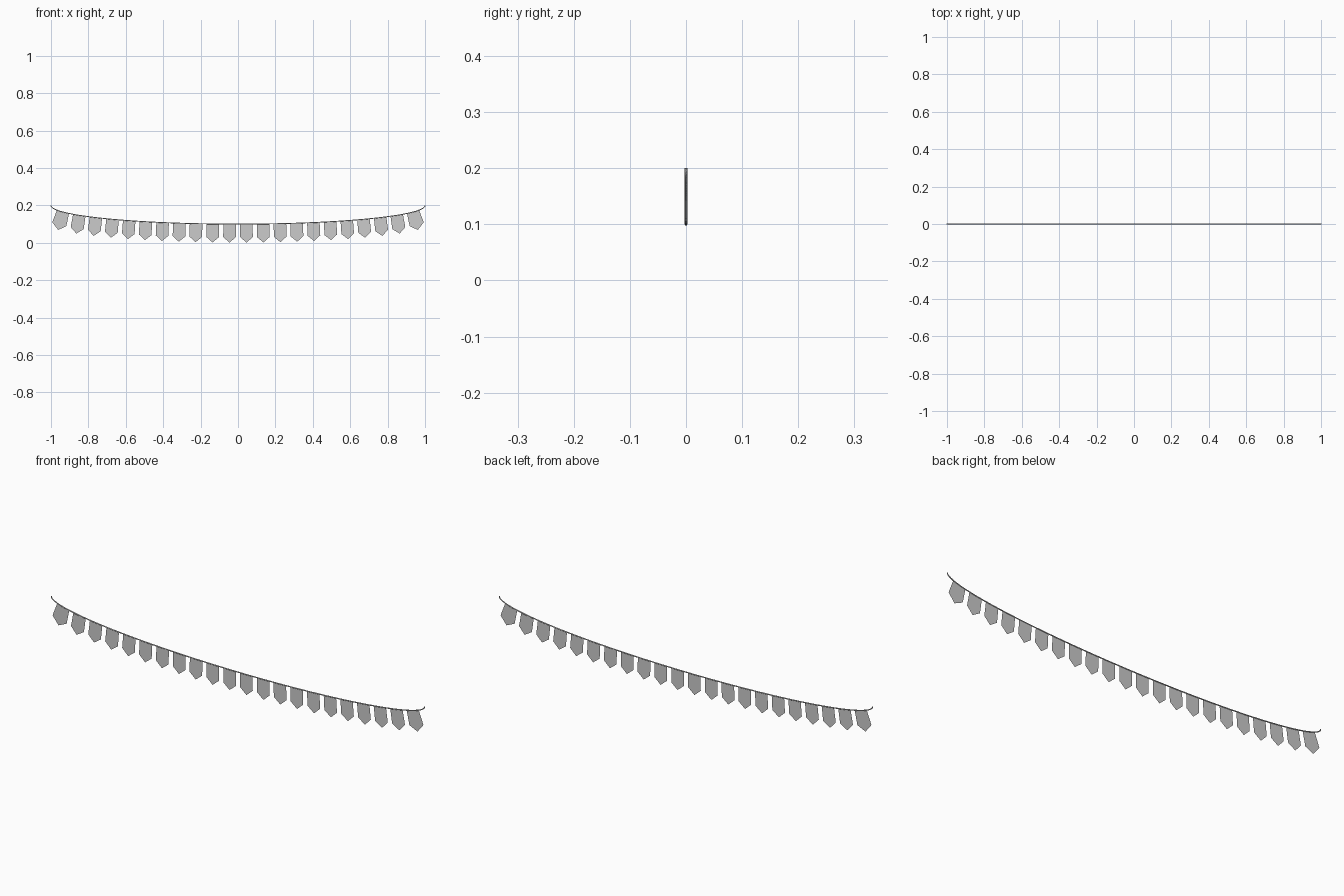
import bpy, bmesh, math

if "Cube" in bpy.data.objects:
    bpy.data.objects.remove(bpy.data.objects["Cube"])

A, B, TOP = 1.0, 0.1, 0.2        # half-ellipse sag of the cord
COUNT, PITCH, WIDTH = 22, 0.0895, 0.067
SHOULDER, TIP = 0.07, 0.099      # flag drop at sides and at the point


def cord_point(t):
    return A * math.sin(t), TOP - B * math.cos(t)


# arc-length table measured from the middle of the cord
N = 2000
arc = [0.0]
for i in range(N):
    x0, z0 = cord_point(math.pi / 2 * i / N)
    x1, z1 = cord_point(math.pi / 2 * (i + 1) / N)
    arc.append(arc[-1] + math.hypot(x1 - x0, z1 - z0))


def hang(s, drop):
    """Point at arc length s along the cord, moved out along its normal."""
    i = next((k for k, a in enumerate(arc) if a >= abs(s)), N)
    t = math.copysign(math.pi / 2 * i / N, s)
    x, z = cord_point(t)
    dx, dz = A * math.cos(t), B * math.sin(t)
    n = math.hypot(dx, dz)
    return (x + dz / n * drop, 0, z - dx / n * drop)


# cord
curve = bpy.data.curves.new("cord", 'CURVE')
curve.dimensions = '3D'
curve.bevel_depth = 0.0026
curve.bevel_resolution = 1
curve.use_fill_caps = True
spline = curve.splines.new('POLY')
SEG = 64
spline.points.add(SEG)
for i, p in enumerate(spline.points):
    x, z = cord_point(-math.pi / 2 + math.pi * i / SEG)
    p.co = (x, 0, z, 1)
bpy.context.collection.objects.link(bpy.data.objects.new("cord", curve))

# pointed flags, bent along the cord
bm = bmesh.new()
h = WIDTH / 2
outline = [(-h, 0), (-h, SHOULDER), (0, TIP), (h, SHOULDER), (h, 0), (0, 0)]
for i in range(COUNT):
    s = (i - (COUNT - 1) / 2) * PITCH
    bm.faces.new([bm.verts.new(hang(s + u, d)) for u, d in outline])
mesh = bpy.data.meshes.new("flags")
bm.to_mesh(mesh)
bm.free()
bpy.context.collection.objects.link(bpy.data.objects.new("flags", mesh))
